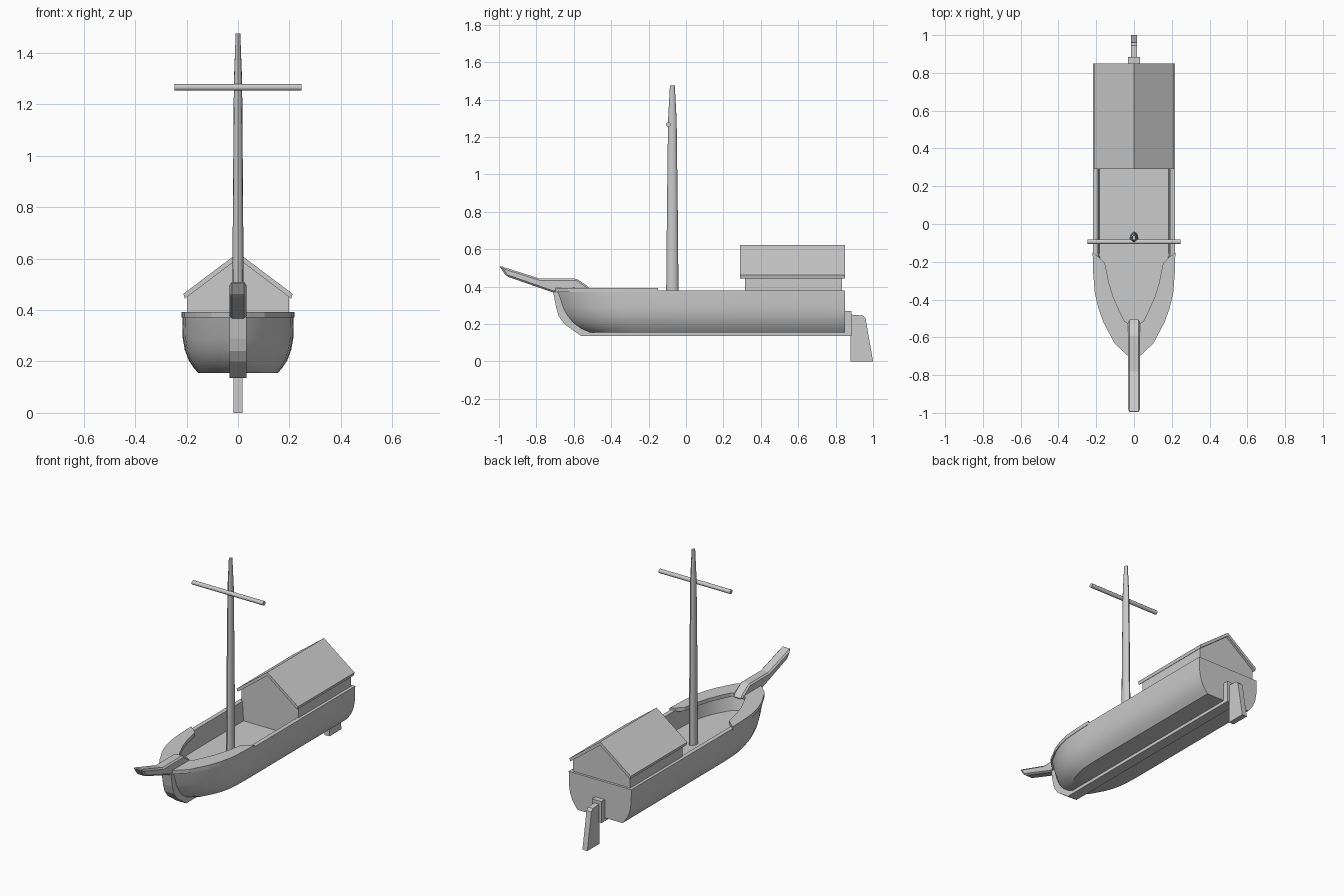
import bpy, bmesh, math
from mathutils import Vector

if "Cube" in bpy.data.objects:
    bpy.data.objects.remove(bpy.data.objects["Cube"])


def make(name, verts, faces, smooth=None):
    me = bpy.data.meshes.new(name)
    me.from_pydata([tuple(v) for v in verts], [], faces)
    bm = bmesh.new()
    bm.from_mesh(me)
    bmesh.ops.recalc_face_normals(bm, faces=bm.faces)
    bm.to_mesh(me)
    bm.free()
    ob = bpy.data.objects.new(name, me)
    bpy.context.collection.objects.link(ob)
    if smooth:
        bpy.ops.object.select_all(action='DESELECT')
        bpy.context.view_layer.objects.active = ob
        ob.select_set(True)
        bpy.ops.object.shade_smooth_by_angle(angle=math.radians(smooth))
    return ob


def loft(name, rings, smooth=None):
    """Skin closed rings of equal length and cap both ends."""
    n = len(rings[0])
    verts = [v for r in rings for v in r]
    faces = [(k * n + i, k * n + (i + 1) % n, (k + 1) * n + (i + 1) % n, (k + 1) * n + i)
             for k in range(len(rings) - 1) for i in range(n)]
    faces += [tuple(range(n)), tuple(range(len(verts) - n, len(verts)))]
    return make(name, verts, faces, smooth)


def side_slab(name, profile, half):
    """Extrude a (y, z) profile across x."""
    return loft(name, [[(x, y, z) for y, z in profile] for x in (-half, half)])


def front_slab(name, profile, y0, y1):
    """Extrude an (x, z) profile along y."""
    return loft(name, [[(x, y, z) for x, z in profile] for y in (y0, y1)])


def spar(name, stations, sides=12):
    """Stations are (centre, axis_u, axis_v): elliptical rings lofted together."""
    rings = []
    for c, u, v in stations:
        rings.append([Vector(c) + Vector(u) * math.cos(a) + Vector(v) * math.sin(a)
                      for a in (2 * math.pi * i / sides for i in range(sides))])
    return loft(name, rings, 40)


def bevel(ob, width):
    m = ob.modifiers.new("bevel", 'BEVEL')
    m.width, m.segments = width, 1


# Hull: plan outlines stacked by height, then folded inward to the deck
PLAN = [(1, 0), (0.985, 0.2), (0.95, 0.38), (0.86, 0.53), (0.74, 0.66),
        (0.47, 0.86), (0.2, 0.96), (0.08, 1.0)]


def outline(z, w, bow, stern=0.85):
    right = [(w, stern)] + [(w * f, -0.15 + t * (bow + 0.15)) for f, t in PLAN]
    return [(x, y, z) for x, y in right] + [(-x, y, z) for x, y in reversed(right)]


loft("hull", [
    outline(0.155, 0.155, -0.53),
    outline(0.175, 0.172, -0.575),
    outline(0.205, 0.192, -0.615),
    outline(0.245, 0.207, -0.647),
    outline(0.29, 0.215, -0.67),
    outline(0.38, 0.217, -0.70),
    outline(0.38, 0.19, -0.67, 0.83),
    outline(0.26, 0.182, -0.61, 0.83),
], 35)

# Wide rail cap around the bow
outer = [(0.219 * f, -0.15 - 0.56 * t) for f, t in PLAN] + [(0, -0.71)]
inner = [(0.187, -0.175), (0.155, -0.205), (0.147, -0.24), (0.133, -0.31),
         (0.11, -0.385), (0.075, -0.465), (0.05, -0.515), (0.035, -0.525), (0, -0.525)]
sections = [(o, i) for o, i in zip(outer, inner)]
sections = sections + [((-o[0], o[1]), (-i[0], i[1])) for o, i in sections[-2::-1]]
loft("bow_rail", [[(*o, 0.37), (*o, 0.393), (*i, 0.393), (*i, 0.37)] for o, i in sections])

# Keel and stem in one piece, with the stern post
side_slab("keel", [(-0.71, 0.372), (-0.695, 0.29), (-0.68, 0.24), (-0.65, 0.20),
                   (-0.56, 0.135), (0.85, 0.135), (0.85, 0.17), (-0.5, 0.17),
                   (-0.58, 0.21), (-0.635, 0.27), (-0.675, 0.372)], 0.033)
side_slab("stern_post", [(0.84, 0.135), (0.885, 0.135), (0.885, 0.27), (0.84, 0.27)], 0.033)

# Rudder
side_slab("rudder", [(0.88, 0), (1.0, 0), (0.96, 0.23), (0.945, 0.245), (0.88, 0.25)], 0.017)

# Bowsprit beam with its knee on the rail
beam = side_slab("bowsprit", [(-1.0, 0.512), (-0.96, 0.455), (-0.71, 0.368), (-0.60, 0.385),
                              (-0.55, 0.375), (-0.50, 0.375), (-0.53, 0.405),
                              (-0.585, 0.442), (-0.78, 0.442)], 0.033)
bevel(beam, 0.009)

# Cabin walls and gabled roof
front_slab("cabin", [(-0.198, 0.255), (0.198, 0.255), (0.198, 0.455), (0, 0.605),
                     (-0.198, 0.455)], 0.315, 0.835)
front_slab("cabin_roof", [(0, 0.622), (0.212, 0.463), (0.207, 0.444), (0, 0.6),
                          (-0.207, 0.444), (-0.212, 0.463)], 0.29, 0.85)

# Mast (deeper than wide) and crosswise yard
spar("mast", [((0, -0.073, z), (w, 0, 0), (0, d, 0)) for z, w, d in
              ((0.255, 0.023, 0.034), (0.8, 0.02, 0.029), (1.29, 0.016, 0.023),
               (1.475, 0.009, 0.013))])
spar("yard", [((x, -0.094, 1.266), (0, 0.013, 0), (0, 0, 0.013)) for x in (-0.247, 0.247)])
